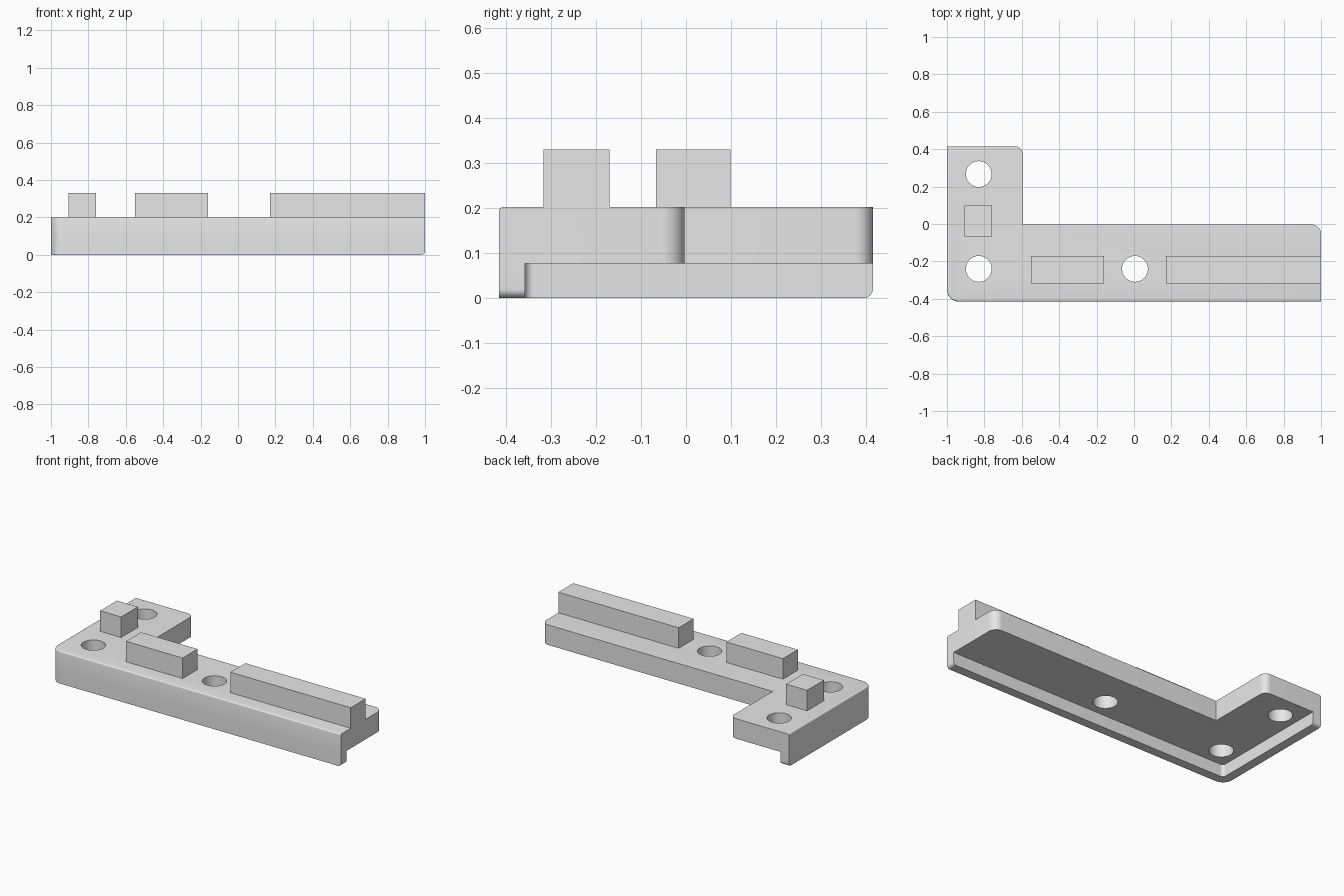
import bpy, bmesh, math
from mathutils import Vector

old = bpy.data.objects.get("Cube")
if old:
    bpy.data.objects.remove(old, do_unlink=True)

X, Y = 1.0, 0.415            # half length and half depth
STEP, TOP, STUD = 0.077, 0.202, 0.33
LIP = 0.057                  # lip thickness

grey = bpy.data.materials.new("plain grey")
grey.use_nodes = True
colour = (0.8, 0.8, 0.8, 1)
grey.diffuse_color = colour
grey.node_tree.nodes["Principled BSDF"].inputs["Base Color"].default_value = colour


def rounded(corners, steps=12):
    """Outline from (x, y, radius) right-angled corners."""
    pts = []
    for i, (x, y, r) in enumerate(corners):
        p = Vector((x, y))
        if not r:
            pts.append(p)
            continue
        a = (Vector(corners[i - 1][:2]) - p).normalized()
        b = (Vector(corners[(i + 1) % len(corners)][:2]) - p).normalized()
        centre = p + (a + b) * r
        for k in range(steps + 1):
            t = math.pi / 2 * k / steps
            pts.append(centre - b * r * math.cos(t) - a * r * math.sin(t))
    return pts


def prism(name, outline, z0, z1, bevel_rule=None, width=0, segments=4):
    """Extrude an outline and round the edges whose midpoint fits the rule."""
    bm = bmesh.new()
    face = bm.faces.new([bm.verts.new((p.x, p.y, z0)) for p in outline])
    ext = bmesh.ops.extrude_face_region(bm, geom=[face])["geom"]
    bmesh.ops.translate(bm, vec=(0, 0, z1 - z0),
                        verts=[v for v in ext if isinstance(v, bmesh.types.BMVert)])
    bmesh.ops.recalc_face_normals(bm, faces=bm.faces)
    if bevel_rule:
        chosen = [e for e in bm.edges
                  if bevel_rule((e.verts[0].co + e.verts[1].co) / 2)]
        bmesh.ops.bevel(bm, geom=chosen, offset=width, segments=segments,
                        profile=0.5, affect='EDGES')
    mesh = bpy.data.meshes.new(name)
    bm.to_mesh(mesh)
    bm.free()
    mesh.materials.append(grey)
    obj = bpy.data.objects.new(name, mesh)
    bpy.context.collection.objects.link(obj)
    return obj


def box(name, x0, x1, y0, y1, z0, z1):
    return prism(name, rounded([(x0, y0, 0), (x1, y0, 0), (x1, y1, 0), (x0, y1, 0)]), z0, z1)


def combine(target, other, operation):
    bpy.context.view_layer.objects.active = target
    mod = target.modifiers.new(operation.lower(), 'BOOLEAN')
    mod.operation, mod.object, mod.solver = operation, other, 'EXACT'
    bpy.ops.object.modifier_apply(modifier=mod.name)
    bpy.data.objects.remove(other, do_unlink=True)


# L-shaped plate, softened along the top of its front and outer side
plate = prism("base_plate", rounded([
    (-X, -Y, 0.065), (X, -Y, 0), (X, -0.003, 0.05), (-0.595, -0.003, 0),
    (-0.595, Y, 0.04), (-X, Y, 0)]), STEP, TOP,
    lambda m: m.z > TOP - 0.001 and (m.y < -0.35 or m.x < -0.94), 0.008)

# Hanging lip along the front and the outer side, with rounded lower ends
lip = prism("edge_lip", rounded([
    (-X, -Y, 0.065), (X, -Y, 0), (X, -Y + LIP, 0), (-X + LIP, -Y + LIP, 0.02),
    (-X + LIP, Y, 0), (-X, Y, 0)]), 0, STEP,
    lambda m: m.z < 0.001 and (m.x > X - 0.001 or m.y > Y - 0.001), 0.02, 8)
combine(plate, lip, 'UNION')

# Three screw holes
for x, y in ((-0.83, 0.267), (-0.83, -0.24), (0.005, -0.24)):
    ring = [Vector((x + 0.069 * math.cos(math.tau * k / 64),
                    y + 0.069 * math.sin(math.tau * k / 64))) for k in range(64)]
    cutter = prism("hole_cutter", ring, -0.1, 0.5)
    cutter.hide_render = True
    combine(plate, cutter, 'DIFFERENCE')

bpy.ops.object.select_all(action='DESELECT')
plate.select_set(True)
bpy.context.view_layer.objects.active = plate
bpy.ops.object.shade_smooth_by_angle(angle=math.radians(30))

# Raised locating blocks
box("square_block", -0.905, -0.76, -0.067, 0.099, TOP, STUD)
box("short_rail", -0.55, -0.16, -0.317, -0.17, TOP, STUD)
box("long_rail", 0.17, X, -0.317, -0.17, TOP, STUD)
